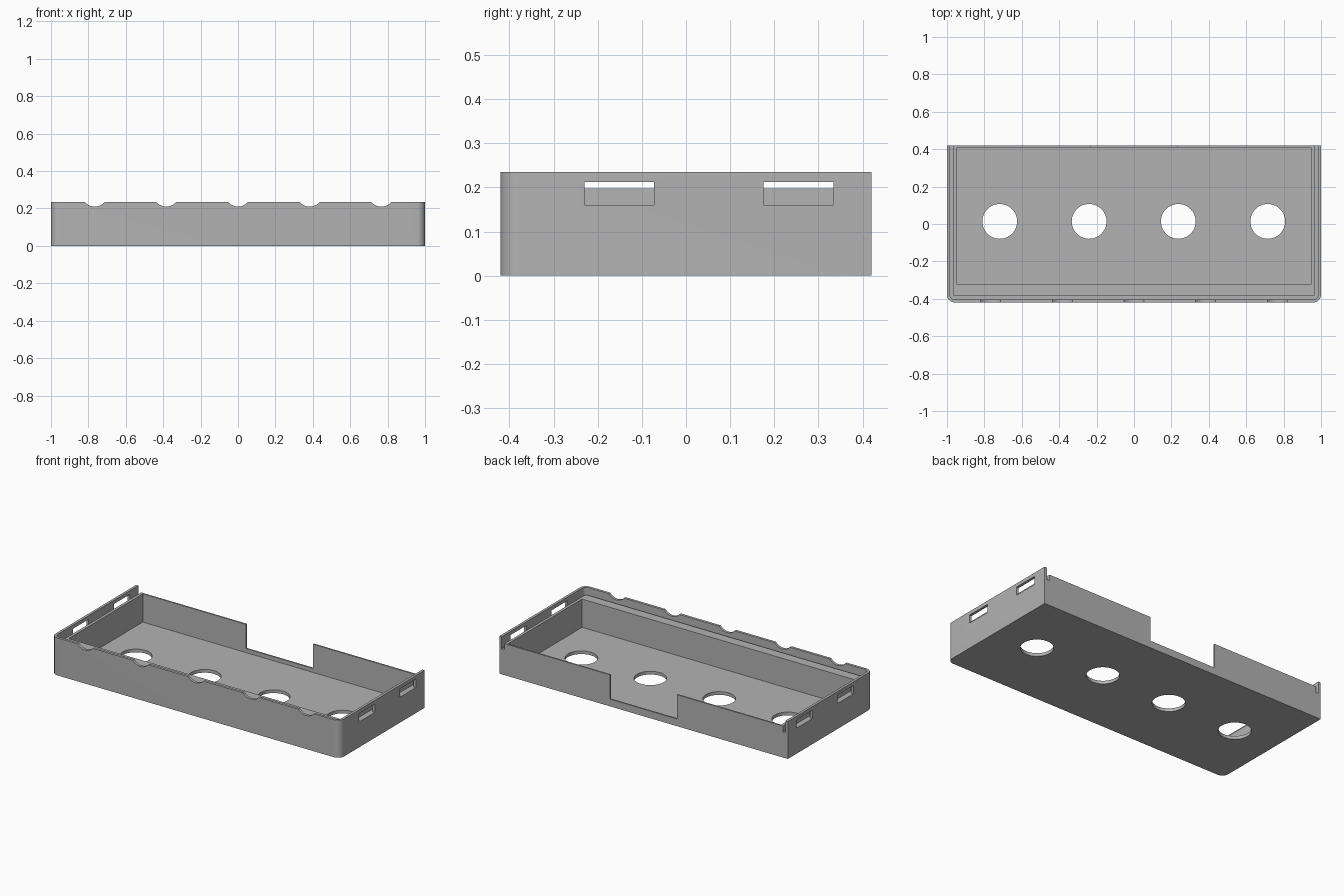
import bpy, bmesh, math

cube = bpy.data.objects.get("Cube")
if cube:
    bpy.data.objects.remove(cube)

W, D, H = 1.0, 0.42, 0.235      # half width, half depth, height
FLOOR, LEDGE, GROOVE = 0.02, 0.197, 0.16

grey = bpy.data.materials.new("mid_grey")
grey.use_nodes = True
color = (0.45, 0.45, 0.45, 1)
grey.diffuse_color = color
grey.node_tree.nodes["Principled BSDF"].inputs["Base Color"].default_value = color


def prism(name, outline, z0, z1):
    """Extrude an outline in the xy plane from z0 to z1."""
    bm = bmesh.new()
    base = bm.faces.new([bm.verts.new((x, y, z0)) for x, y in outline])
    top = bmesh.ops.extrude_face_region(bm, geom=[base])["geom"]
    verts = [v for v in top if isinstance(v, bmesh.types.BMVert)]
    bmesh.ops.translate(bm, verts=verts, vec=(0, 0, z1 - z0))
    bmesh.ops.recalc_face_normals(bm, faces=bm.faces)
    mesh = bpy.data.meshes.new(name)
    bm.to_mesh(mesh)
    bm.free()
    mesh.materials.append(grey)
    ob = bpy.data.objects.new(name, mesh)
    bpy.context.collection.objects.link(ob)
    return ob


def tray_outline(inset, back, radius=0.042, steps=8):
    """Rectangle with the two front corners rounded."""
    r = radius - inset
    cx, cy = W - radius, -D + radius
    arc = [math.pi / 2 * i / steps for i in range(steps + 1)]
    left = [(cx + r * math.sin(a), cy - r * math.cos(a)) for a in arc]
    right = [(-x, y) for x, y in reversed(left)]
    return left + [(W - inset, back), (inset - W, back)] + right


def box(name, x0, x1, y0, y1, z0, z1):
    return prism(name, [(x0, y0), (x1, y0), (x1, y1), (x0, y1)], z0, z1)


def disc(name, x, y, r, z0, z1, n=48):
    ring = [(x + r * math.cos(math.tau * i / n), y + r * math.sin(math.tau * i / n))
            for i in range(n)]
    return prism(name, ring, z0, z1)


def combine(target, tool, operation="DIFFERENCE"):
    """Apply a boolean and discard the helper."""
    tool.hide_render = True
    mod = target.modifiers.new("cut", "BOOLEAN")
    mod.operation, mod.object, mod.solver = operation, tool, "EXACT"
    bpy.context.view_layer.objects.active = target
    bpy.ops.object.modifier_apply(modifier=mod.name)
    bpy.data.objects.remove(tool)


# Outer shell, opened above the groove, then the inner rim put back
tray = prism("tray", tray_outline(0, D), 0, H)
combine(tray, prism("channel", tray_outline(0.016, D + 0.1), GROOVE, H + 0.1))
combine(tray, prism("inner_rim", tray_outline(0.035, D), 0.1, LEDGE), "UNION")

# Main cavity and the opening in the back wall
combine(tray, box("cavity", -0.947, 0.947, -0.324, 0.41, FLOOR, 0.4))
combine(tray, box("back_opening", -0.232, 0.232, 0.36, 0.5, 0.045, 0.4))

# Round floor holes
for x in (-0.718, -0.24, 0.237, 0.715):
    combine(tray, disc("floor_hole", x, 0.014, 0.093, -0.1, 0.1))

# Latch slots in both side walls
for side in (-1, 1):
    for y0, y1 in ((-0.23, -0.073), (0.176, 0.334)):
        x0, x1 = sorted((side * 0.975, side * 1.1))
        combine(tray, box("latch_slot", x0, x1, y0, y1, GROOVE, 0.212))

# Shallow scallops along the front edge
for i in range(-2, 3):
    scallop = disc("scallop", 0, 0, 0.07, -0.05, 0.05)
    scallop.rotation_euler.x = math.pi / 2
    scallop.location = (i * 0.383, -D, 0.28)
    bpy.context.view_layer.update()
    combine(tray, scallop)

bpy.ops.object.select_all(action="DESELECT")
tray.select_set(True)
bpy.context.view_layer.objects.active = tray
bpy.ops.object.shade_smooth_by_angle(angle=math.radians(30))
